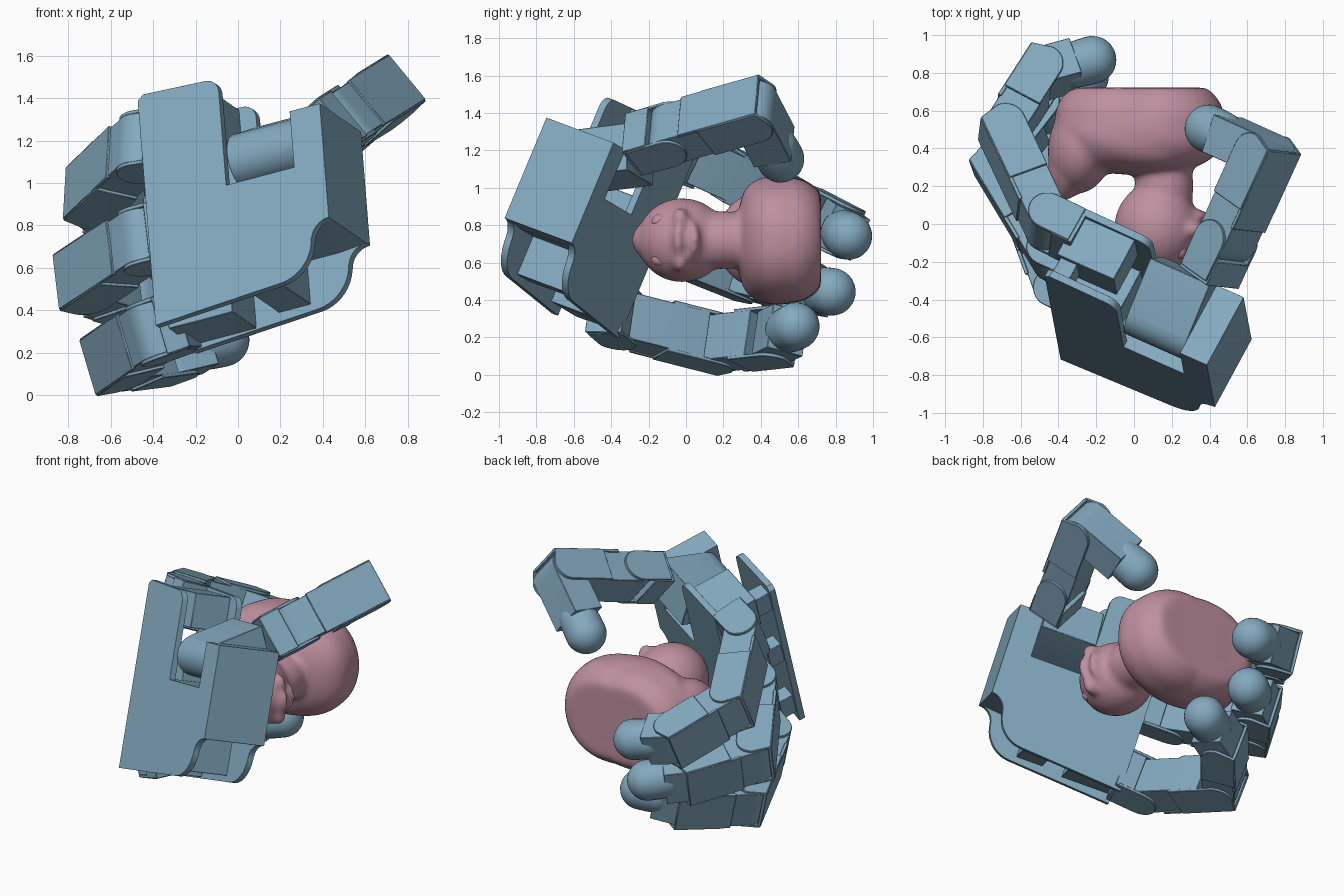
import bpy, bmesh, math
from mathutils import Vector, Matrix

if "Cube" in bpy.data.objects:
    bpy.data.objects.remove(bpy.data.objects["Cube"])

def material(name, col):
    m = bpy.data.materials.new(name)
    m.diffuse_color = (*col, 1)
    m.use_nodes = True
    m.node_tree.nodes["Principled BSDF"].inputs["Base Color"].default_value = m.diffuse_color
    return m

BLUE = material("steel_blue", (0.23, 0.40, 0.52))
PINK = material("dusty_pink", (0.52, 0.28, 0.35))

# Hand frame: F towards the fingers, L across the palm, N out of the palm
N = Vector((0.45, 0.83, -0.31)).normalized()
L = Vector((-0.07, 0.39, 0.92))
L = (L - N * L.dot(N)).normalized()
F = L.cross(N)
A = Vector((-0.475, -0.265, 1.415))

def frame(x, y, z, o):
    m = Matrix((x, y, z)).transposed().to_4x4()
    m.translation = o
    return m

HAND = frame(-F, -L, N, A)          # local (d, e, n)

def finish(bm, name, mat, bevel=0.0):
    bmesh.ops.recalc_face_normals(bm, faces=bm.faces)
    me = bpy.data.meshes.new(name)
    bm.to_mesh(me)
    bm.free()
    me.materials.append(mat)
    ob = bpy.data.objects.new(name, me)
    bpy.context.collection.objects.link(ob)
    bpy.context.view_layer.objects.active = ob
    ob.select_set(True)
    bpy.ops.object.shade_smooth_by_angle(angle=math.radians(32))
    ob.select_set(False)
    if bevel:
        b = ob.modifiers.new("edge", 'BEVEL')
        b.width, b.segments, b.limit_method = bevel, 1, 'ANGLE'
        b.angle_limit = math.radians(50)
    return ob

def prism(name, pts, lo, hi, m, bevel=0.003):
    bm = bmesh.new()
    a = [bm.verts.new(m @ Vector((p[0], p[1], lo))) for p in pts]
    b = [bm.verts.new(m @ Vector((p[0], p[1], hi))) for p in pts]
    bm.faces.new(a)
    bm.faces.new(b[::-1])
    for i in range(len(a)):
        j = (i + 1) % len(a)
        bm.faces.new((a[i], a[j], b[j], b[i]))
    return finish(bm, name, BLUE, bevel)

def rect(x0, x1, y0, y1):
    return [(x0, y0), (x1, y0), (x1, y1), (x0, y1)]

def arc(cx, cy, r, a0, a1, n=10):
    return [(cx + r * math.cos(math.radians(a0 + (a1 - a0) * i / n)),
             cy + r * math.sin(math.radians(a0 + (a1 - a0) * i / n))) for i in range(n + 1)]

# Palm: two outline plates around a wrist block that is recessed at the lower corner
s_curve = arc(.945, .967, .1, 270, 180, 8) + arc(.655, .945, .19, 0, 85, 10)
plate = [(0, .03), (.03, .005)] + arc(.355, .09, .07, -90, 0, 6) + [(.425, .57), (.785, .57),
         (.785, .284), (.945, .284)] + s_curve + [(0, 1.18)]
prism("palm_back_plate", plate, 0, .04, HAND)
prism("palm_front_plate", plate, .39, .43, HAND)
prism("wrist_block", [(.785, .284), (.945, .284), (.945, .867), (.8, .88), (.36, .88),
                      (.36, .57), (.785, .57)], .03, .4, HAND, 0)
prism("plate_spacer", rect(.46, .63, .85, 1.1), .03, .4, HAND)

# One finger segment; X along the bone, Y the bending side, Z the hinge axis
def link(name, start, x, y, length, w=.285, tip=False, ext=.07):
    m = frame(x, y, x.cross(y), start)
    h, r = w / 2, .105
    if tip:
        e = length - .1
        prism(name, arc(0, 0, r, 90, 270) + [(e, -r), (e, r)], -h * .86, h * .86, m)
        # rubber pad: a dome drawn back into the segment
        bm = bmesh.new()
        bmesh.ops.create_uvsphere(bm, u_segments=32, v_segments=20, radius=.127,
            matrix=frame(y, x.cross(y), x, start + x * length))
        for v in bm.verts:
            d = (v.co - start).dot(x)
            if d < length - .001:
                v.co -= x * min(.09, (length - d) * 2)
        finish(bm, name + "_pad", BLUE)
        return
    body = arc(0, 0, r, 90, 270) + [(length - .1, -r), (length - .1, r)]
    prism(name, body, -h * .9, h * .9, m)
    prism(name + "_cover", rect(.12, length + ext, -.116, -.095), -h * .95, h * .95, m)
    cheek = [(length * .45, -.112), (length + ext, -.112)] + arc(length, 0, r, 0, 90, 8) \
        + [(length * .45, r)]
    for s in (-1, 1):
        prism(name + "_cheek", cheek, s * h * .86, s * h, m)

# Fingers: mount offset, outward tilt, spread, bend angle of each segment
fingers = {"upper": (.1365, -.016, 5, -6, (40, 93, 135)),
           "middle": (.593, .007, 0, 5, (34, 101, 116)),
           "lower": (1.05, -.016, -5, 18, (46, 109, 134))}
for nm, (e, u, tilt, spread, bends) in fingers.items():
    t, q = math.radians(tilt), math.radians(spread)
    f = F * math.cos(t) + L * math.sin(t)
    l = L * math.cos(t) - F * math.sin(t)
    n = N * math.cos(q) + l * math.sin(q)
    p = A - L * e + N * .312 + F * u
    # knuckle and the motor housing inside the palm
    k = frame(f, n, f.cross(n), p)
    prism(nm + "_knuckle", rect(-.02, .1, -.11, .1), -.14, .14, k)
    for s in (-1, 1):
        prism(nm + "_knuckle_cheek", [(.0, -.105)] + arc(.172, 0, .105, -90, 90) + [(0, .105)],
              s * .125, s * .145, k)
    prism(nm + "_motor", rect(.0, .34, max(e - .13, .03), min(e + .11, 1.15)), .14, .39, HAND)
    prism(nm + "_motor_foot", rect(.02, .12, e - .08, e + .07), .03, .15, HAND)
    p = p + f * .172
    for i, (a, ln) in enumerate(zip(bends, (.567, .403, .28))):
        a = math.radians(a)
        x = f * math.cos(a) + n * math.sin(a)
        y = n * math.cos(a) - f * math.sin(a)
        link(f"{nm}_finger_{i + 1}", p, x, y, ln, tip=(i == 2))
        p = p + x * ln

# Thumb: rounded base housing in the palm notch, swivel, two segments
R = (L * .436 + N * .9).normalized()
base = A - F * .45 - L * .40 + N * .15
prism("thumb_base", arc(0, 0, .13, 90, 270) + [(.31, -.13), (.31, .13)], -.02, .335,
      frame(R, R.cross(-F), -F, base))
j14, j15 = Vector((.485, -.09, 1.285)), Vector((.695, .37, 1.415))
tip = Vector((.395, .505, 1.155))
x1, x2 = (j15 - j14).normalized(), (tip - j15).normalized()
axis = x1.cross(x2).normalized()
k = frame(x1, axis.cross(x1), axis, j14)
prism("thumb_swivel", rect(-.22, -.08, -.11, .11), -.135, .135, k)
for s in (-1, 1):
    prism("thumb_swivel_cheek", [(-.2, -.1)] + arc(0, 0, .105, -90, 90) + [(-.2, .1)],
          s * .125, s * .145, k)
link("thumb_1", j14, x1, axis.cross(x1), (j15 - j14).length)
link("thumb_2", j15, x2, axis.cross(x2), (tip - j15).length, tip=True)

# Toy bird: overlapping rounded blobs fused and smoothed, flat base towards +y
bm = bmesh.new()
def blob(c, r, rot=0, p=2.0):
    vs = bmesh.ops.create_uvsphere(bm, u_segments=40, v_segments=24, radius=1)['verts']
    m = Matrix.Translation(c) @ Matrix.Rotation(math.radians(rot), 4, 'Z') @ Matrix.Diagonal((*r, 1))
    for v in vs:
        v.co = m @ (v.co / sum(abs(a) ** p for a in v.co) ** (1 / p))
        v.co.y = min(v.co.y, .722)

blob((.03, .495, .72), (.455, .235, .345), 0, 2.35) # body
blob((.13, .55, .72), (.35, .24, .335), 0, 2.1)    # breast
blob((-.03, .56, .72), (.39, .24, .335), 0, 2.1)   # rump
blob((-.28, .41, .72), (.175, .25, .26), -8)       # tail root
blob((-.345, .32, .72), (.11, .19, .17), -6)       # tail
blob((-.385, .24, .72), (.06, .13, .11), -5)       # tail tip
blob((.16, .20, .72), (.155, .26, .155))           # neck
blob((.12, -.02, .72), (.225, .24, .225))          # head
blob((.10, -.17, .72), (.12, .12, .11))            # crown
blob((.31, .03, .72), (.085, .04, .11), 15)        # lower bill
blob((.325, -.03, .72), (.08, .035, .10), -15)     # upper bill
for s in (-1, 1):
    blob((.30, -.03, .72 + s * .11), (.075, .045, .065))
    blob((-.02, .45, .72 + s * .19), (.33, .15, .15), -10)  # wings
bird = finish(bm, "toy_bird", PINK)
rm = bird.modifiers.new("fuse", 'REMESH')
rm.mode, rm.voxel_size, rm.use_smooth_shade = 'VOXEL', .017, True
sm = bird.modifiers.new("soften", 'SMOOTH')
sm.factor, sm.iterations = .5, 12

# Eyes
for s in (-1, 1):
    bm = bmesh.new()
    bmesh.ops.create_uvsphere(bm, u_segments=20, v_segments=12, radius=1,
        matrix=Matrix.Translation((.245, -.14, .72 + s * .10)) @ Matrix.Diagonal((.035, .045, .04, 1)))
    finish(bm, "bird_eye", PINK)
